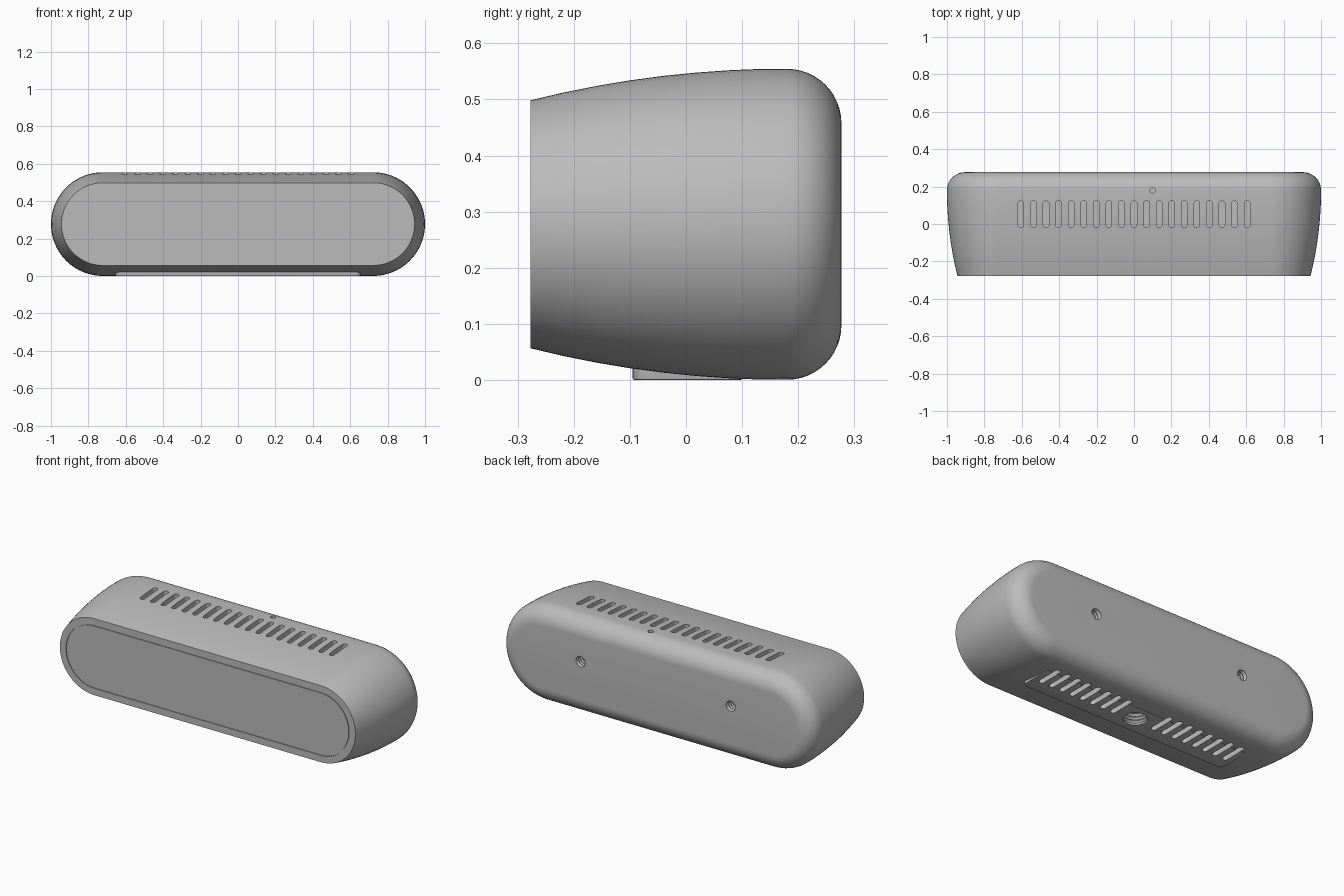
import bpy
import bmesh
from math import sin, cos, pi
from mathutils import Vector

if "Cube" in bpy.data.objects:
    bpy.data.objects.remove(bpy.data.objects["Cube"])

grey = bpy.data.materials.new("satin_grey")
grey.use_nodes = True
COLOUR = (0.5, 0.5, 0.5, 1)
grey.diffuse_color = COLOUR
grey.node_tree.nodes["Principled BSDF"].inputs["Base Color"].default_value = COLOUR

MID = 0.2775      # height of the shell axis
HALF = 0.723      # half distance between the end arc centres


def stadium(radius, half, segs):
    """2D capsule outline stretched along its first axis."""
    pts = []
    for side in (0, 1):
        for i in range(segs + 1):
            a = -pi / 2 + pi * side + pi * i / segs
            pts.append((radius * cos(a) + (half if side == 0 else -half), radius * sin(a)))
    return pts


def loft(bm, rings):
    """Skin a closed solid over rings with equal point counts."""
    loops = [[bm.verts.new(p) for p in ring] for ring in rings]
    faces = [bm.faces.new(loops[0]), bm.faces.new(loops[-1])]
    for a, b in zip(loops, loops[1:]):
        for i in range(len(a)):
            j = (i + 1) % len(a)
            faces.append(bm.faces.new((a[i], a[j], b[j], b[i])))
    bmesh.ops.recalc_face_normals(bm, faces=faces)


def make(name, bm):
    mesh = bpy.data.meshes.new(name)
    bm.to_mesh(mesh)
    bm.free()
    mesh.materials.append(grey)
    obj = bpy.data.objects.new(name, mesh)
    bpy.context.collection.objects.link(obj)
    return obj


def activate(obj):
    bpy.ops.object.select_all(action='DESELECT')
    obj.select_set(True)
    bpy.context.view_layer.objects.active = obj


def slot(bm, x, y0, y1, z0, z1, radius=0.015):
    """Round-ended vertical slot running along y."""
    yc, half = (y0 + y1) / 2, (y1 - y0) / 2 - radius
    outline = stadium(radius, half, 8)
    loft(bm, [[(x + v, yc + u, z) for u, v in outline] for z in (z0, z1)])


def hole(bm, start, axis, profile, segs=24):
    """Round hole turned from (depth, radius) pairs."""
    axis = Vector(axis)
    u = Vector((1, 0, 0))
    v = axis.cross(u)
    loft(bm, [[Vector(start) + axis * d + (u * cos(2 * pi * i / segs) + v * sin(2 * pi * i / segs)) * r
               for i in range(segs)] for d, r in profile])


def thread(radius, depth, turns):
    """Ridged hole profile that starts outside the surface."""
    step = depth / (2 * turns)
    return [(-0.03, radius)] + [(i * step, radius * (1 if i % 2 else 0.84)) for i in range(1, 2 * turns + 1)]


# Shell: capsule section swelling backwards, with a rounded back edge
seam = [(-0.277, 0.178), (-0.272, 0.178), (-0.272, 0.182), (-0.277, 0.182)]
sides = [(-0.277, 0.221), (-0.22, 0.2345), (-0.16, 0.2465), (-0.1, 0.2565), (-0.04, 0.2645),
         (0.02, 0.2705), (0.08, 0.2747), (0.13, 0.2767)]
fillet = [(0.18 + 0.097 * sin(pi / 2 * i / 12), 0.18 + 0.097 * cos(pi / 2 * i / 12)) for i in range(13)]
bm = bmesh.new()
loft(bm, [[(x, y, MID + z) for x, z in stadium(r, HALF, 40)] for y, r in seam + sides + fillet])
shell = make("shell", bm)

# Base plate: flat pad under the shell with rounded corners
bm = bmesh.new()
bmesh.ops.create_cube(bm, size=1)
for vert in bm.verts:
    vert.co = (vert.co.x * 1.31, vert.co.y * 0.195 + 0.0025, vert.co.z * 0.03 + 0.015)
corners = [e for e in bm.edges if abs(e.verts[0].co.z - e.verts[1].co.z) > 0.01]
bmesh.ops.bevel(bm, geom=corners, offset=0.025, segments=6, profile=0.5, affect='EDGES')
rim = [e for e in bm.edges if all(v.co.z < 0.001 for v in e.verts)]
bmesh.ops.bevel(bm, geom=rim, offset=0.003, segments=2, profile=0.5, affect='EDGES')
plate = make("base_plate", bm)

# Cutter: top and bottom vents, indicator hole, wall mounts, threaded socket
bm = bmesh.new()
for i in range(-9, 10):
    x = i * 0.0672
    slot(bm, x, -0.02, 0.125, 0.505, 0.6)
    if abs(i) > 1:
        slot(bm, x, -0.02, 0.135, -0.05, 0.045)
hole(bm, (0.1, 0.18, 0.555), (0, 0, -1), [(-0.03, 0.015), (0.03, 0.015)])
for x in (-0.48, 0.48):
    hole(bm, (x, 0.277, 0.315), (0, -1, 0), thread(0.03, 0.07, 4))
hole(bm, (0, 0.01, 0), (0, 0, 1), thread(0.062, 0.1, 5), 32)
cutter = make("vent_cutter", bm)
cutter.hide_render = True

for part in (shell, plate):
    activate(part)
    cut = part.modifiers.new("openings", 'BOOLEAN')
    cut.operation = 'DIFFERENCE'
    cut.solver = 'EXACT'
    cut.object = cutter
    bpy.ops.object.modifier_apply(modifier=cut.name)
    bpy.ops.object.shade_smooth_by_angle(angle=pi / 6)

bpy.data.objects.remove(cutter)
